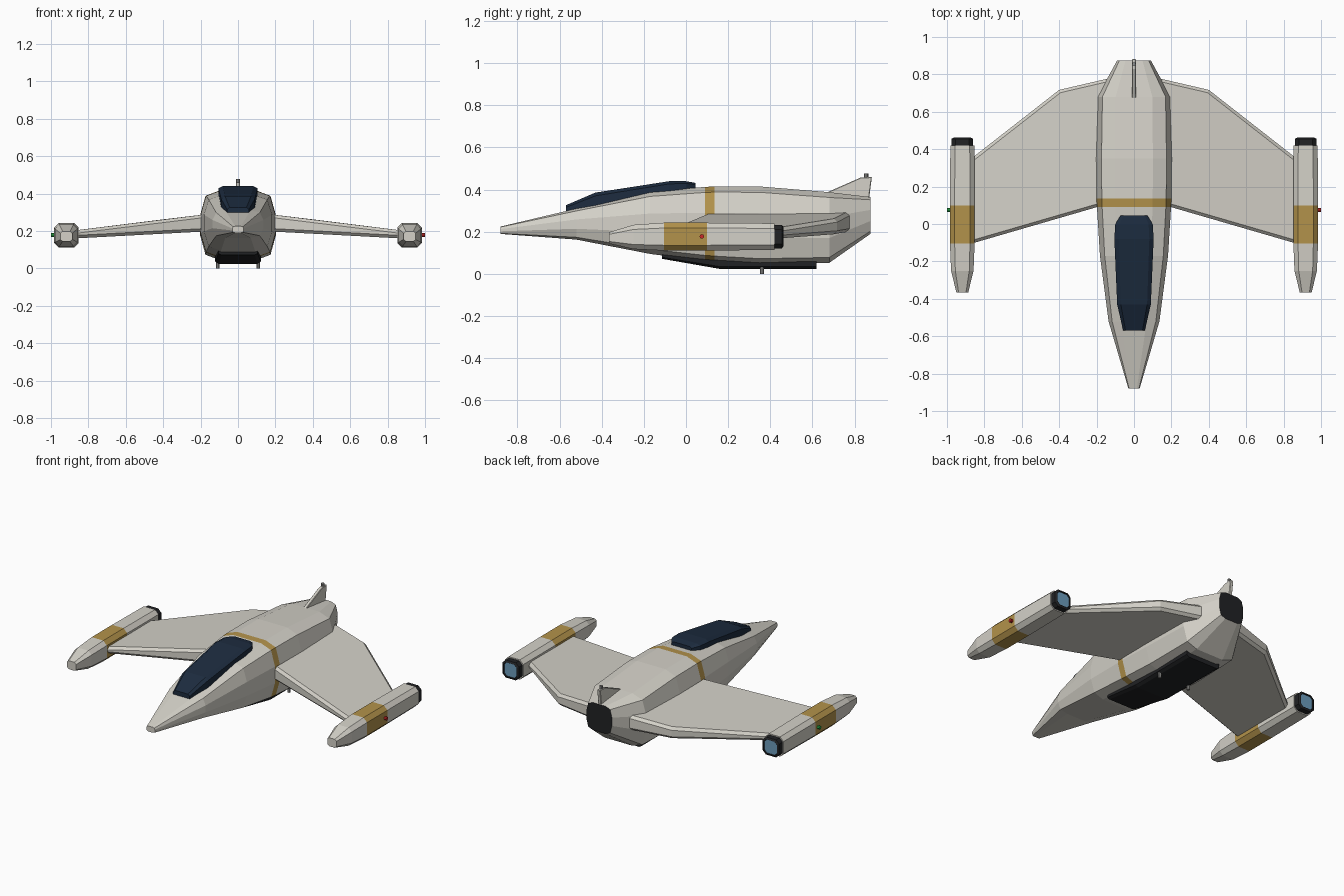
import bpy, bmesh
from mathutils import Vector

if "Cube" in bpy.data.objects:
    bpy.data.objects.remove(bpy.data.objects["Cube"])


def material(name, rgb):
    m = bpy.data.materials.new(name)
    m.diffuse_color = (*rgb, 1)
    m.use_nodes = True
    m.node_tree.nodes["Principled BSDF"].inputs["Base Color"].default_value = m.diffuse_color
    return m


HULL = material("hull_paint", (0.66, 0.64, 0.58))
GOLD = material("gold_paint", (0.45, 0.29, 0.07))
NAVY = material("canopy_glass", (0.012, 0.025, 0.05))
DARK = material("dark_metal", (0.015, 0.016, 0.018))
BLUE = material("engine_glow", (0.15, 0.33, 0.5))
RED = material("red_light", (0.6, 0.02, 0.02))
GREEN = material("green_light", (0.02, 0.4, 0.06))
METAL = material("grey_metal", (0.3, 0.3, 0.29))


def finish(name, bm, mats):
    bmesh.ops.recalc_face_normals(bm, faces=bm.faces)
    me = bpy.data.meshes.new(name)
    bm.to_mesh(me)
    bm.free()
    ob = bpy.data.objects.new(name, me)
    bpy.context.collection.objects.link(ob)
    for m in mats:
        me.materials.append(m)
    return ob


def loft(name, quarter, stations, mats, x=0, band=None, cap=0):
    """Skin sections (y, half width, bottom z, top z); the quarter profile is mirrored."""
    right = quarter + [(a, -b) for a, b in reversed(quarter)]
    profile = right + [(-a, b) for a, b in reversed(right)]
    bm = bmesh.new()
    rings = []
    for y, w, lo, hi in stations:
        c, h = (lo + hi) / 2, (hi - lo) / 2
        rings.append([bm.verts.new((x + a * w, y, c + b * h)) for a, b in profile])
    n = len(profile)
    for k in range(len(rings) - 1):
        for i in range(n):
            j = (i + 1) % n
            f = bm.faces.new((rings[k][i], rings[k][j], rings[k + 1][j], rings[k + 1][i]))
            f.material_index = 1 if k == band else 0
    bm.faces.new(rings[0])
    bm.faces.new(rings[-1]).material_index = cap
    return finish(name, bm, mats)


def slab(name, lower, upper, mat, bevel):
    """Solid between two matching outlines with chamfered edges."""
    bm = bmesh.new()
    a = [bm.verts.new(p) for p in lower]
    b = [bm.verts.new(p) for p in upper]
    bm.faces.new(a)
    bm.faces.new(b)
    for i in range(len(a)):
        j = (i + 1) % len(a)
        bm.faces.new((a[i], a[j], b[j], b[i]))
    ob = finish(name, bm, [mat])
    mod = ob.modifiers.new("chamfer", "BEVEL")
    mod.width, mod.segments = bevel, 1
    return ob


def rod(name, p, q, r, mat):
    p, q = Vector(p), Vector(q)
    bpy.ops.mesh.primitive_cylinder_add(vertices=8, radius=r, depth=(q - p).length, location=(p + q) / 2)
    ob = bpy.context.object
    ob.rotation_euler = (q - p).to_track_quat('Z', 'Y').to_euler()
    ob.name = name
    ob.data.materials.append(mat)


ROUND = [(0.5, 1), (0.86, 0.85), (1, 0.3)]
OCT = [(0.62, 1), (1, 0.62)]

# Fuselage with gold stripe and dark tail face
loft("fuselage", ROUND, [
    (-0.88, 0.03, 0.19, 0.225), (-0.52, 0.136, 0.163, 0.31),
    (-0.17, 0.182, 0.095, 0.39), (0.09, 0.198, 0.062, 0.413),
    (0.135, 0.2, 0.058, 0.415), (0.35, 0.202, 0.045, 0.415),
    (0.68, 0.196, 0.053, 0.388), (0.875, 0.09, 0.19, 0.365)],
    [HULL, GOLD, DARK], band=3, cap=2)

# Canopy
loft("canopy", [(0.78, 1), (1, 0.68)], [
    (-0.57, 0.058, 0.26, 0.326), (-0.43, 0.09, 0.29, 0.386),
    (-0.08, 0.105, 0.36, 0.44), (0.0, 0.1, 0.375, 0.44), (0.045, 0.072, 0.38, 0.432)], [NAVY])

# Belly panel
loft("belly_panel", [(0.85, 1), (1, 0.7)], [
    (-0.115, 0.105, 0.072, 0.12), (0.16, 0.122, 0.024, 0.10),
    (0.62, 0.122, 0.024, 0.10)], [DARK])

# Tail fin and its tip
fin = [(0.63, 0.37), (0.83, 0.458), (0.882, 0.46), (0.865, 0.33), (0.68, 0.33)]
slab("tail_fin", [(-0.011, y, z) for y, z in fin], [(0.011, y, z) for y, z in fin], HULL, 0.003)
rod("fin_tip", (0, 0.855, 0.45), (0, 0.855, 0.477), 0.01, METAL)

# Wing outline: x, y, lower z, upper z
wing = [(0.12, 0.113, 0.2, 0.295), (0.87, -0.105, 0.16, 0.203), (0.87, 0.35, 0.16, 0.203),
        (0.4, 0.717, 0.189, 0.262), (0.12, 0.782, 0.2, 0.295)]

for s, side, lamp in ((1, "right", RED), (-1, "left", GREEN)):
    slab(side + "_wing", [(s * x, y, lo) for x, y, lo, hi in wing],
         [(s * x, y, hi) for x, y, lo, hi in wing], HULL, 0.016)
    # Engine pod with gold band, nozzle and glowing face
    px = s * 0.918
    loft(side + "_pod", OCT, [
        (-0.365, 0.032, 0.144, 0.198), (-0.25, 0.06, 0.118, 0.233),
        (-0.105, 0.066, 0.111, 0.243), (0.1, 0.066, 0.111, 0.243),
        (0.42, 0.064, 0.114, 0.24)], [HULL, GOLD], x=px, band=2)
    loft(side + "_nozzle", OCT, [
        (0.41, 0.058, 0.121, 0.233), (0.455, 0.058, 0.121, 0.233),
        (0.462, 0.046, 0.132, 0.222), (0.456, 0.044, 0.134, 0.22)],
        [DARK, BLUE], x=px, cap=1)
    # Navigation light and belly peg
    rod(side + "_light", (s * 0.975, 0.075, 0.178), (s, 0.075, 0.178), 0.011, lamp)
    rod(side + "_belly_peg", (s * 0.108, 0.36, 0), (s * 0.108, 0.36, 0.04), 0.01, METAL)
